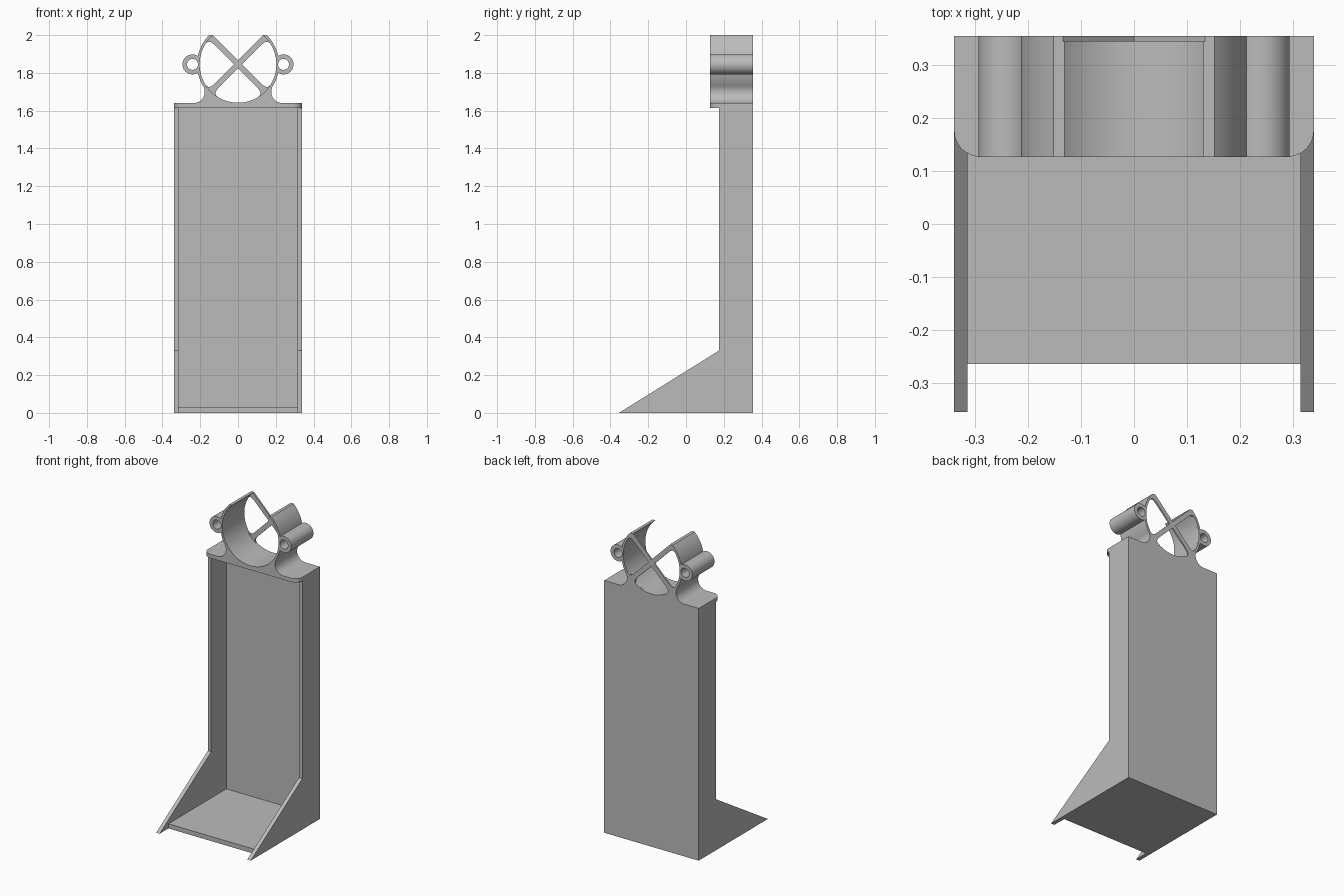
import bpy
import bmesh
from math import sin, cos, atan2, asin, sqrt, pi, radians
from mathutils import Matrix

cube = bpy.data.objects.get("Cube")
if cube:
    bpy.data.objects.remove(cube, do_unlink=True)

grey = bpy.data.materials.new("plain grey")
grey.use_nodes = True
grey.diffuse_color = (0.5, 0.5, 0.5, 1)
grey.node_tree.nodes["Principled BSDF"].inputs["Base Color"].default_value = (0.5, 0.5, 0.5, 1)

# Drawing planes: columns give the world direction of profile u, v and depth
PLANES = {
    "xy": Matrix(((1, 0, 0), (0, 1, 0), (0, 0, 1))),
    "xz": Matrix(((1, 0, 0), (0, 0, -1), (0, 1, 0))),
    "yz": Matrix(((0, 0, 1), (1, 0, 0), (0, 1, 0))),
}


def arc(cx, cy, r, a0, a1, n=16):
    return [(cx + r * cos(a0 + (a1 - a0) * i / n), cy + r * sin(a0 + (a1 - a0) * i / n))
            for i in range(n + 1)]


def mirrored(pts):
    return [(-x, y) for x, y in reversed(pts)]


def prism(name, loops, plane, start, end):
    """Extrude an outline (first loop) with holes (other loops) along the plane's depth."""
    curve = bpy.data.curves.new(name, "CURVE")
    curve.dimensions = "2D"
    curve.fill_mode = "BOTH"
    curve.extrude = abs(end - start) / 2
    for pts in loops:
        spline = curve.splines.new("POLY")
        spline.points.add(len(pts) - 1)
        for p, (u, v) in zip(spline.points, pts):
            p.co = (u, v, 0, 1)
        spline.use_cyclic_u = True
    temp = bpy.data.objects.new(name + "_profile", curve)
    bpy.context.collection.objects.link(temp)
    bpy.context.view_layer.update()
    mesh = bpy.data.meshes.new_from_object(
        temp.evaluated_get(bpy.context.evaluated_depsgraph_get()))
    bpy.data.objects.remove(temp, do_unlink=True)
    turn = PLANES[plane]
    shift = turn.col[2] * ((start + end) / 2)
    if plane == "xz":
        shift = -shift
    mesh.transform(Matrix.Translation(shift) @ turn.to_4x4())
    bm = bmesh.new()
    bm.from_mesh(mesh)
    bmesh.ops.remove_doubles(bm, verts=bm.verts, dist=1e-5)
    bmesh.ops.recalc_face_normals(bm, faces=bm.faces)
    bm.to_mesh(mesh)
    bm.free()
    mesh.materials.clear()
    mesh.materials.append(grey)
    ob = bpy.data.objects.new(name, mesh)
    bpy.context.collection.objects.link(ob)
    bpy.ops.object.select_all(action="DESELECT")
    ob.select_set(True)
    bpy.context.view_layer.objects.active = ob
    bpy.ops.object.shade_smooth_by_angle(angle=radians(30))
    return ob


def rect(u0, v0, u1, v1):
    return [(u0, v0), (u1, v0), (u1, v1), (u0, v1)]


# Overall sizes
W, T = 0.34, 0.025
BACK, FRONT, TOE = 0.355, 0.175, -0.355
SHELF_Y, SHELF_Z, TOP = 0.127, 1.615, 1.64

# Tray: back panel, floor and side walls with sloping gussets
prism("back_panel", [rect(-W + T, 0, W - T, SHELF_Z)], "xz", BACK - T, BACK)
prism("floor", [rect(-W + T, -0.265, W - T, BACK - T)], "xy", 0, 0.03)
side = [(TOE, 0), (BACK, 0), (BACK, SHELF_Z), (FRONT, SHELF_Z), (FRONT, 0.33)]
prism("left_wall", [side], "yz", W - T, W)
prism("right_wall", [side], "yz", -W, -W + T)

# Top shelf with rounded front corners
corner = arc(W - 0.05, SHELF_Y + 0.05, 0.05, -pi / 2, 0, 10) + [(W, BACK)]
prism("top_shelf", [corner + mirrored(corner)], "xy", SHELF_Z, TOP)

# Holder outline, one side: foot fillet, ring, screw lug, ring up to the flat cut
CZ, R, INNER, FILLET = 1.845, 0.217, 0.203, 0.06
LUG_X, LUG_R, LUG_HOLE, CUT = 0.241, 0.053, 0.029, 0.155
drop = CZ - TOP - FILLET
foot = sqrt((R + FILLET) ** 2 - drop ** 2)
meet_x = (R ** 2 - LUG_R ** 2 + LUG_X ** 2) / (2 * LUG_X)
meet_y = sqrt(R ** 2 - meet_x ** 2)
ring_a = atan2(meet_y, meet_x)
lug_a = atan2(meet_y, meet_x - LUG_X)
outer = [(foot, TOP - CZ - 0.01)]
outer += arc(foot, -drop, FILLET, 1.5 * pi, atan2(drop, -foot))
outer += arc(0, 0, R, -atan2(drop, foot), -ring_a, 8)[1:]
outer += arc(LUG_X, 0, LUG_R, -lug_a, lug_a, 32)[1:]
outer += arc(0, 0, R, ring_a, asin(CUT / R), 12)[1:]


def lift(pts):
    return [(x, z + CZ) for x, z in pts]


lug_hole = arc(LUG_X, 0, LUG_HOLE, 0, 2 * pi, 32)[:-1]
lug_holes = [lift(lug_hole), lift(mirrored(lug_hole))]

# Open cradle ring
end = asin(CUT / INNER)
cradle = arc(0, 0, INNER, end, -pi - end, 64)
prism("cradle_ring", [lift(outer + cradle + mirrored(outer))] + lug_holes,
      "xz", SHELF_Y, BACK - 0.01)


# Thin cross brace at the back, with rounded window corners
def window(turn):
    half = 0.015
    tip = half * sqrt(2)
    limit = pi / 4 - asin(half / INNER)
    a = limit - 0.14
    s = INNER * cos(limit) - 0.03
    hit = (INNER * cos(limit), INNER * sin(limit))
    p0 = (s, s - tip)
    p2 = (INNER * cos(a), INNER * sin(a))
    bend = [tuple((1 - t) ** 2 * p0[k] + 2 * t * (1 - t) * hit[k] + t * t * p2[k]
                  for k in (0, 1)) for t in (i / 6 for i in range(7))]
    lower = [(x, -y) for x, y in bend]
    pts = [(tip, 0)] + lower + arc(0, 0, INNER, -a, a, 24)[1:-1] + bend[::-1]
    return lift([(x * cos(turn) - y * sin(turn), x * sin(turn) + y * cos(turn))
                 for x, y in pts])


notch = 0.015 * sqrt(2)
vee = [(CUT - notch, CUT), (0, notch), (notch - CUT, CUT)]
windows = [window(a) for a in (0, pi, -pi / 2)]
prism("cross_brace", [lift(outer + vee + mirrored(outer))] + lug_holes + windows,
      "xz", BACK - 0.01, BACK)
